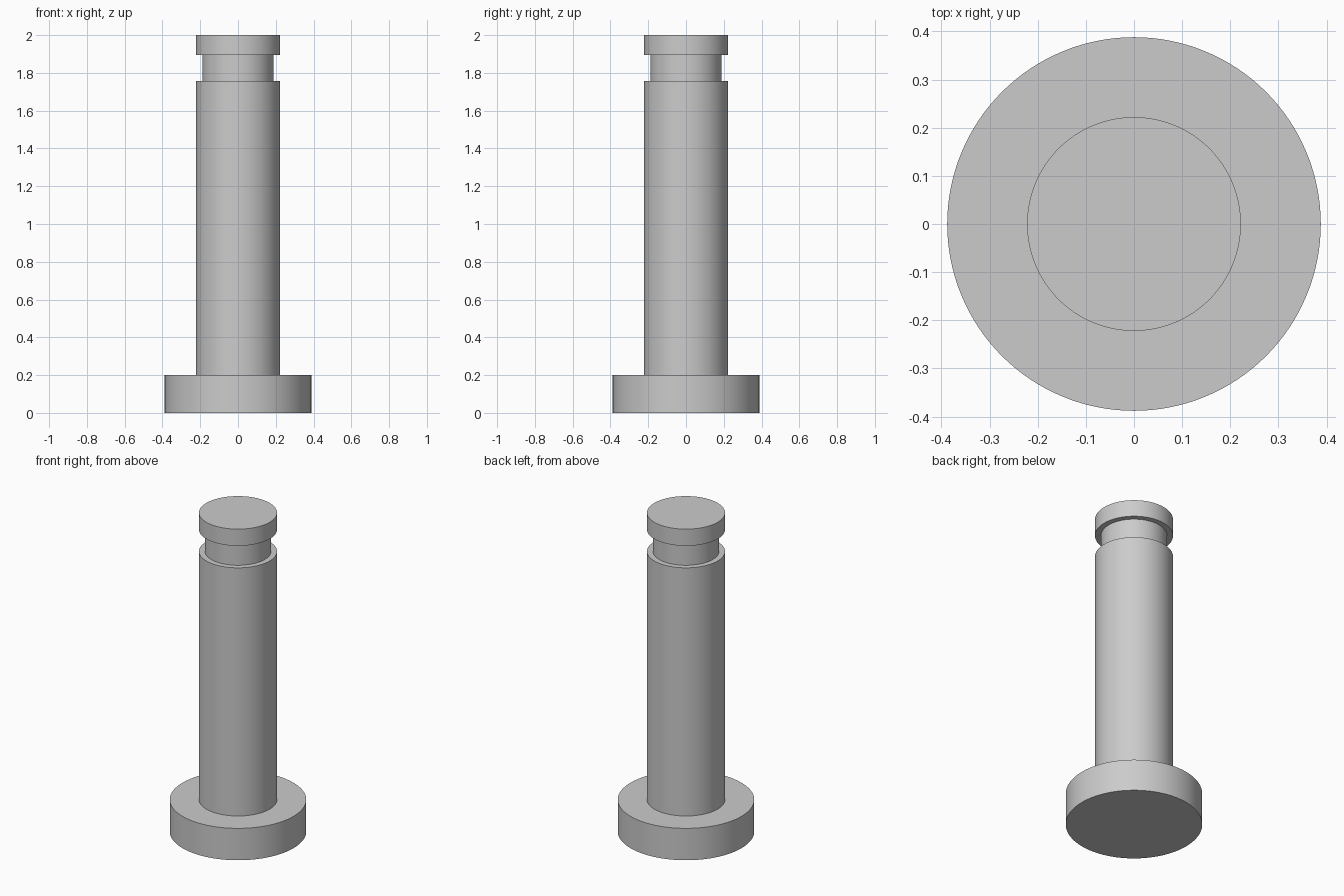
import bpy
import bmesh
import math

cube = bpy.data.objects.get("Cube")
if cube:
    bpy.data.objects.remove(cube, do_unlink=True)

# Plain grey metal
steel = bpy.data.materials.new("grey_steel")
steel.use_nodes = True
colour = (0.6, 0.6, 0.6, 1.0)
steel.diffuse_color = colour
steel.node_tree.nodes["Principled BSDF"].inputs["Base Color"].default_value = colour

SEGMENTS = 128
HEAD_R, SHAFT_R, NECK_R = 0.388, 0.222, 0.188
HEAD_TOP, GROOVE_LOW, GROOVE_HIGH, TOP = 0.2, 1.757, 1.895, 2.0


def lathe(name, profile):
    """Turn a (radius, height) profile around z; the inner points become cap fans."""
    bm = bmesh.new()
    verts = [bm.verts.new((r, 0, z)) for r, z in profile]
    edges = [bm.edges.new(pair) for pair in zip(verts, verts[1:])]
    bmesh.ops.spin(bm, geom=verts + edges, axis=(0, 0, 1), cent=(0, 0, 0),
                   angle=math.tau, steps=SEGMENTS, use_duplicate=False)
    bmesh.ops.remove_doubles(bm, verts=bm.verts, dist=0.0001)
    bmesh.ops.recalc_face_normals(bm, faces=bm.faces)
    mesh = bpy.data.meshes.new(name)
    bm.to_mesh(mesh)
    bm.free()
    mesh.materials.append(steel)
    obj = bpy.data.objects.new(name, mesh)
    bpy.context.collection.objects.link(obj)
    return obj


# Pin turned in one piece: wide head, shaft, retaining groove and end collar
pin = lathe("grooved_pin", [
    (0, 0), (HEAD_R, 0), (HEAD_R, HEAD_TOP),
    (SHAFT_R, HEAD_TOP), (SHAFT_R, GROOVE_LOW),
    (NECK_R, GROOVE_LOW), (NECK_R, GROOVE_HIGH),
    (SHAFT_R, GROOVE_HIGH), (SHAFT_R, TOP), (0, TOP),
])

bpy.ops.object.select_all(action="DESELECT")
pin.select_set(True)
bpy.context.view_layer.objects.active = pin
bpy.ops.object.shade_smooth_by_angle(angle=math.radians(30))
